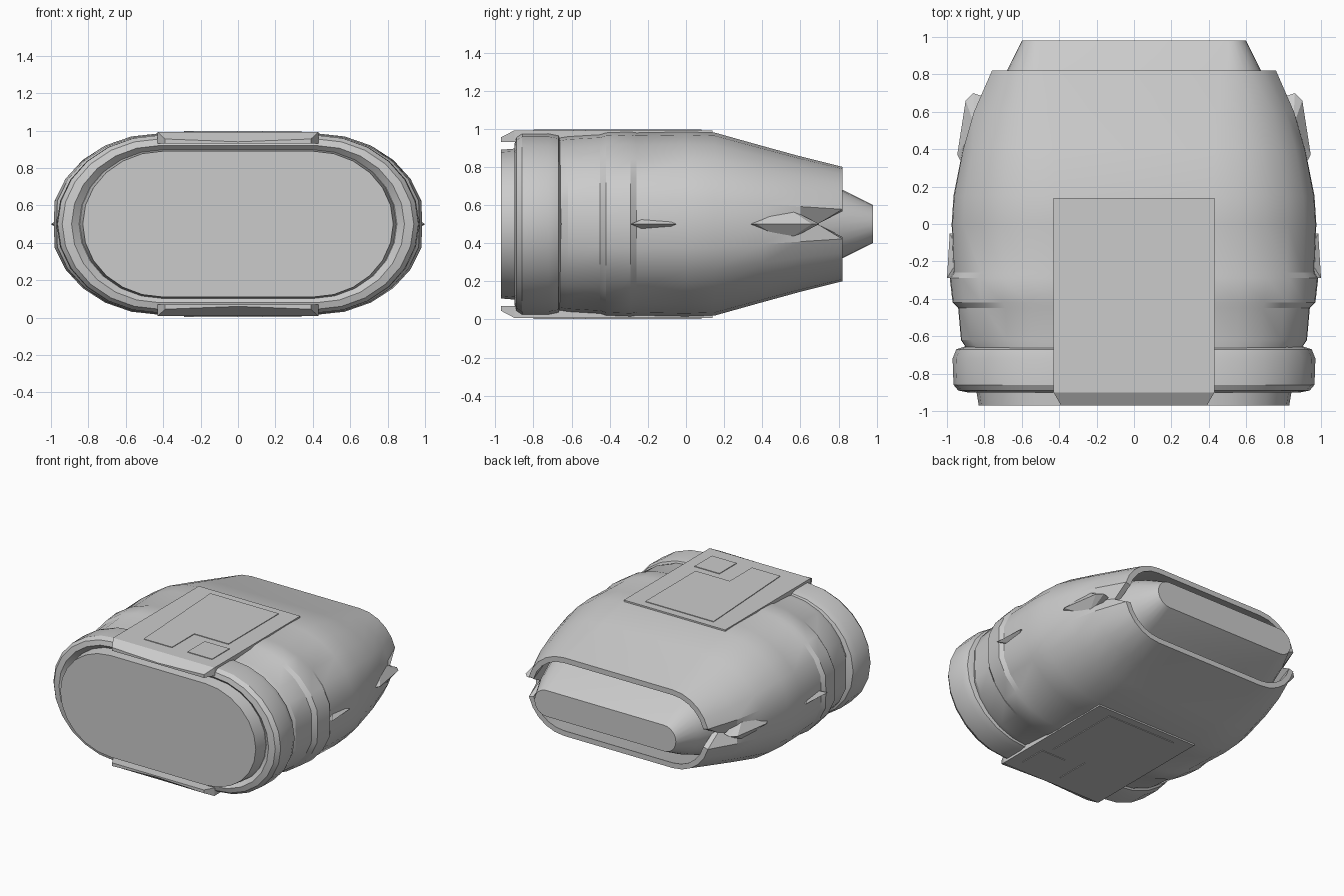
import bpy, bmesh, math

if "Cube" in bpy.data.objects:
    bpy.data.objects.remove(bpy.data.objects["Cube"])


def material(name, value):
    m = bpy.data.materials.new(name)
    m.use_nodes = True
    col = (value, value, value, 1)
    m.diffuse_color = col
    m.node_tree.nodes["Principled BSDF"].inputs["Base Color"].default_value = col
    return m


GREY = material("hull grey", 0.6)
MID = 0.5   # height of the centre plane
ARC = 6     # segments per quarter round


def finish(name, bm, smooth=None):
    bmesh.ops.recalc_face_normals(bm, faces=bm.faces)
    me = bpy.data.meshes.new(name)
    bm.to_mesh(me)
    bm.free()
    me.materials.append(GREY)
    ob = bpy.data.objects.new(name, me)
    bpy.context.collection.objects.link(ob)
    if smooth:
        bpy.ops.object.select_all(action="DESELECT")
        ob.select_set(True)
        bpy.context.view_layer.objects.active = ob
        bpy.ops.object.shade_smooth_by_angle(angle=math.radians(smooth))
    return ob


def section(hw, hh, flat):
    """Flat-topped oval in x and z, around the centre plane."""
    quarter = []
    for i in range(ARC + 1):
        a = math.pi / 2 * i / ARC
        quarter.append((flat + (hw - flat) * math.cos(a), hh * math.sin(a)))
    upper = quarter + [(-x, z) for x, z in reversed(quarter)]
    return upper + [(x, -z) for x, z in reversed(upper[1:-1])]


def loft(name, sections, caps=(True, True), notch=0, seam=0, smooth=None, closed=False):
    """Skin of ovals (y, half width, half height, flat half width)."""
    bm = bmesh.new()
    rings = []
    for y, hw, hh, flat in sections:
        ring = []
        for x, z in section(hw, hh, flat):
            side = abs(z) < 0.01
            back = notch if side and y > 0.8 else 0
            inset = seam if side else 0
            ring.append(bm.verts.new((x - math.copysign(inset, x), y - back, MID + z)))
        rings.append(ring)
    pairs = list(zip(rings, rings[1:]))
    if closed:
        pairs.append((rings[-1], rings[0]))
    for a, b in pairs:
        for i in range(len(a)):
            j = (i + 1) % len(a)
            bm.faces.new((a[i], a[j], b[j], b[i]))
    if caps[0]:
        bm.faces.new(rings[0])
    if caps[1]:
        bm.faces.new(rings[-1])
    return finish(name, bm, smooth)


def prism(name, outline, z0, z1, flip):
    """Plate from an x, y outline; flip mirrors it to the underside."""
    bm = bmesh.new()
    zs = [1 - z if flip else z for z in (z0, z1)]
    low, high = [[bm.verts.new((x, y, z)) for x, y in outline] for z in zs]
    bm.faces.new(low)
    bm.faces.new(high)
    for i in range(len(outline)):
        j = (i + 1) % len(outline)
        bm.faces.new((low[i], low[j], high[j], high[i]))
    return finish(name, bm)


# Main shell: outside, rear rim with side notches, then the inside wall
loft("hull_shell", [
    (-0.68, 0.90, 0.45, 0.42), (-0.62, 0.94, 0.46, 0.42), (-0.45, 0.955, 0.47, 0.42),
    (-0.42, 0.985, 0.48, 0.42), (-0.29, 1.0, 0.485, 0.42), (-0.26, 0.98, 0.48, 0.42),
    (0.0, 0.99, 0.485, 0.42), (0.15, 0.98, 0.48, 0.42), (0.4, 0.93, 0.41, 0.43),
    (0.6, 0.87, 0.355, 0.44), (0.82, 0.77, 0.30, 0.46),
    (0.82, 0.73, 0.26, 0.46), (0.45, 0.84, 0.35, 0.44)],
    notch=0.13, seam=0.015, smooth=25)

# Tapered tail inside the shell
loft("tail_block", [(0.4, 0.83, 0.34, 0.5), (0.82, 0.68, 0.18, 0.5), (0.98, 0.60, 0.10, 0.5)],
     smooth=25)

# Rounded bumper ring and the flat nose plate
loft("bumper_ring", [
    (-0.87, 0.85, 0.39, 0.42), (-0.90, 0.89, 0.42, 0.42), (-0.89, 0.94, 0.455, 0.42),
    (-0.86, 0.965, 0.475, 0.42), (-0.72, 0.97, 0.475, 0.42), (-0.67, 0.95, 0.465, 0.42),
    (-0.65, 0.89, 0.43, 0.42)], smooth=30)
loft("nose_plate", [(-0.97, 0.83, 0.39, 0.40), (-0.85, 0.85, 0.40, 0.40)], smooth=25)

# Deck panels with a sloped front lip, and thin raised plates, above and below
deck = [(-0.43, 0.14), (0.43, 0.14), (0.43, -0.9), (-0.43, -0.9)]
big_plate = [(-0.29, 0.08), (0.29, 0.08), (0.29, -0.53), (0, -0.53), (0, -0.8), (-0.24, -0.8)]
small_plate = [(0.13, -0.59), (0.34, -0.59), (0.34, -0.8), (0.13, -0.8)]
for flip, where in ((False, "top"), (True, "bottom")):
    prism(where + "_deck", deck, 0.93, 0.992, flip)
    prism(where + "_large_plate", big_plate, 0.99, 0.997, flip)
    prism(where + "_small_plate", small_plate, 0.99, 0.997, flip)
    # Lip: its lower edge sags away from the nose at the middle
    bm = bmesh.new()
    rows = []
    for y, z0, z1, w in ((-0.97, 0.93, 0.955, 0.39), (-0.9, 0.93, 0.992, 0.43)):
        pts = [(-w, z0), (w, z0), (w, z1), (0, z1 - (0.015 if y < -0.95 else 0)), (-w, z1)]
        rows.append([bm.verts.new((x, y, 1 - z if flip else z)) for x, z in pts])
    bm.faces.new(rows[0])
    bm.faces.new(rows[1])
    for i in range(5):
        j = (i + 1) % 5
        bm.faces.new((rows[0][i], rows[0][j], rows[1][j], rows[1][i]))
    finish(where + "_lip", bm)

# Faceted side fins and clasps on both sides
for s, where in ((1, "left"), (-1, "right")):
    for part, outline, tall in (
            ("fin", [(0.85, 0.2), (0.945, 0.37), (0.90, 0.66), (0.86, 0.70), (0.8, 0.68)], 0.09),
            ("clasp", [(0.9, -0.29), (1.0, -0.29), (0.985, -0.05), (0.9, -0.05)], 0.05)):
        bm = bmesh.new()
        ring = [bm.verts.new((s * x, y, MID)) for x, y in outline]
        cx = sum(p[0] for p in outline) / len(outline) - 0.02
        cy = sum(p[1] for p in outline) / len(outline)
        for dz in (tall, -tall):
            tip = bm.verts.new((s * cx, cy, MID + dz))
            for i in range(len(ring)):
                bm.faces.new((ring[i], ring[(i + 1) % len(ring)], tip))
        finish(where + "_side_" + part, bm)
